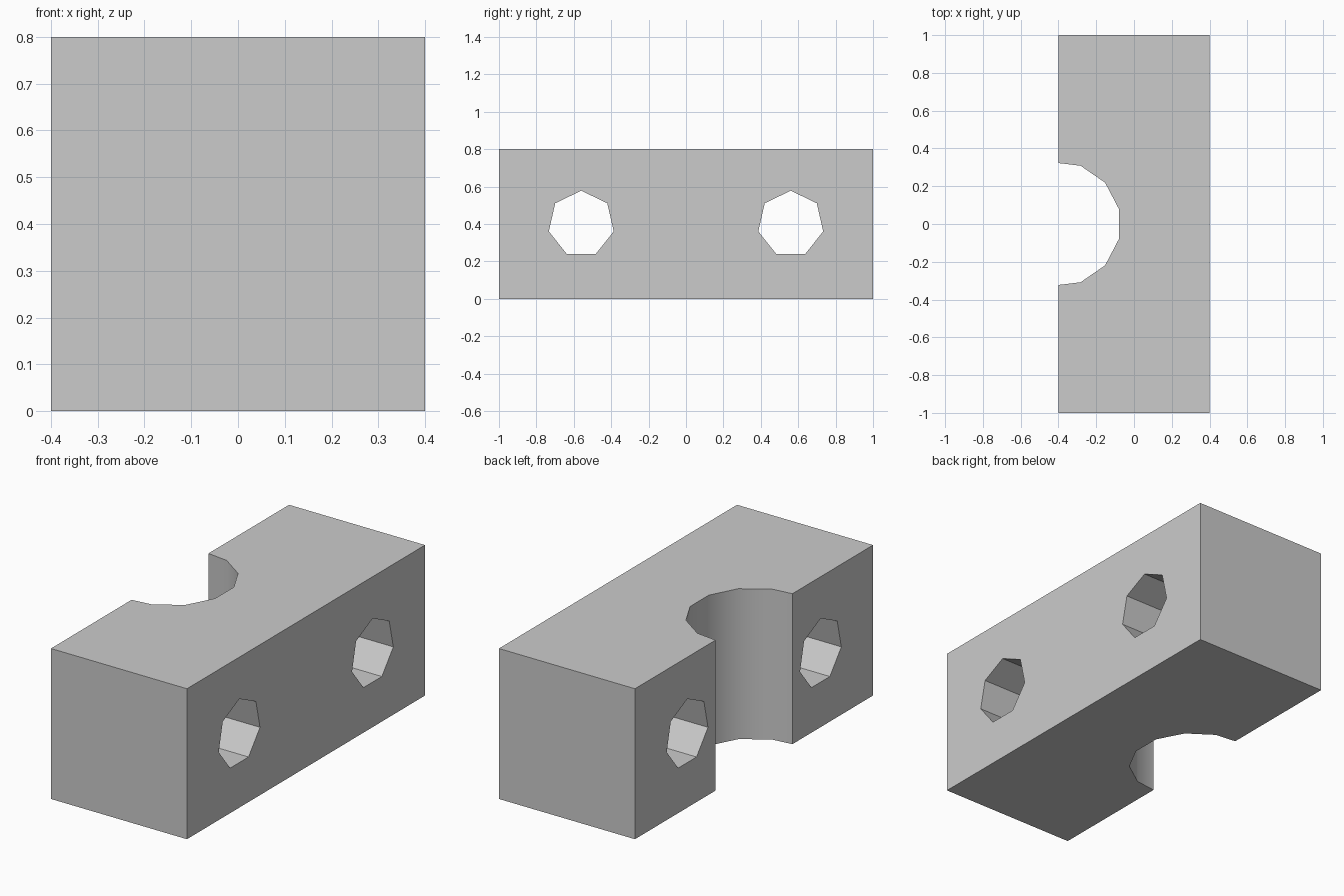
import bpy
from math import pi, radians
from mathutils import Vector

cube = bpy.data.objects.get("Cube")
if cube:
    bpy.data.objects.remove(cube, do_unlink=True)

# Single plain grey
grey = bpy.data.materials.new("grey")
grey.use_nodes = True
colour = (0.6, 0.6, 0.6, 1)
grey.diffuse_color = colour
grey.node_tree.nodes["Principled BSDF"].inputs["Base Color"].default_value = colour

# Solid block
bpy.ops.mesh.primitive_cube_add(size=1, location=(0, 0, 0.4))
block = bpy.context.object
block.name = "clamp_block"
block.scale = (0.8, 2, 0.8)
bpy.ops.object.transform_apply(location=True, rotation=False, scale=True)
block.data.materials.append(grey)


def cut(name, sides, radius, location, rotation):
    """Subtract a prism from the block."""
    bpy.ops.mesh.primitive_cylinder_add(vertices=sides, radius=radius, depth=2,
                                        location=location, rotation=rotation)
    cutter = bpy.context.object
    cutter.name = name
    cutter.data.materials.append(grey)
    cutter.hide_render = True
    mod = block.modifiers.new(name, 'BOOLEAN')
    mod.operation = 'DIFFERENCE'
    mod.solver = 'EXACT'
    mod.object = cutter
    bpy.context.view_layer.objects.active = block
    bpy.ops.object.modifier_apply(modifier=name)
    bpy.data.objects.remove(cutter, do_unlink=True)


# Half-round pipe notch, a flat side facing the block's centre
cut("pipe_notch", 13, 0.33, (-0.4, 0, 0.4), (0, 0, pi / 2))

# Bolt holes through the block, one corner pointing up
for y in (-0.56, 0.56):
    cut("bolt_hole", 7, 0.178, (0, y, 0.4), (pi / 2, 0, pi / 2))

# Smooth the notch wall, keep the block and bolt holes faceted
bpy.ops.object.select_all(action='DESELECT')
block.select_set(True)
bpy.context.view_layer.objects.active = block
bpy.ops.object.shade_smooth_by_angle(angle=radians(30))
